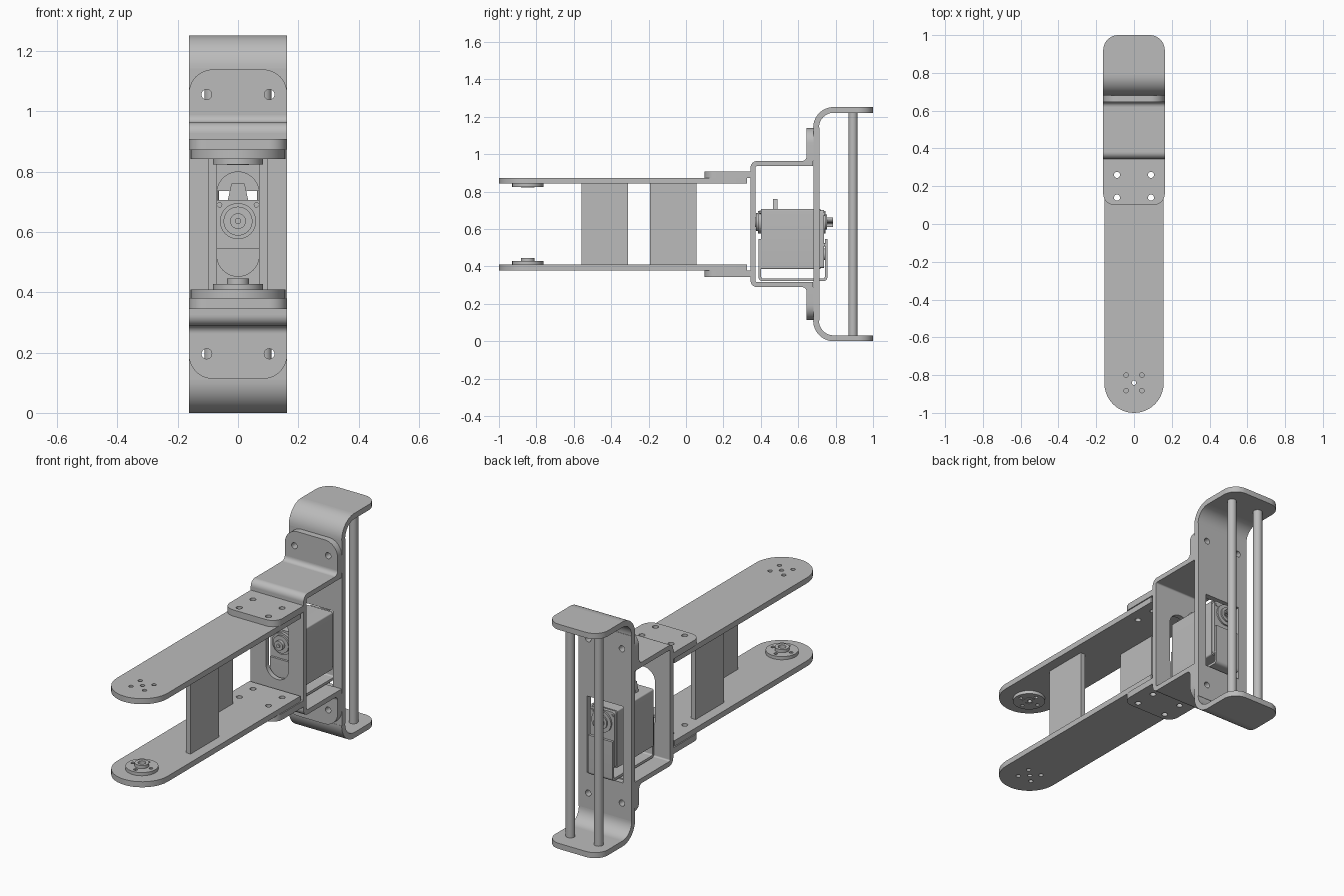
import bpy, bmesh
from math import cos, sin, radians, pi

cube = bpy.data.objects.get("Cube")
if cube:
    bpy.data.objects.remove(cube, do_unlink=True)

grey = bpy.data.materials.new("plain grey")
grey.use_nodes = True
grey.diffuse_color = (0.5, 0.5, 0.5, 1)
grey.node_tree.nodes["Principled BSDF"].inputs["Base Color"].default_value = (0.5, 0.5, 0.5, 1)

W = 0.163      # half width of the brackets
MID = 0.626    # mirror height
AXES = {"xy": lambda u, v, w: (u, v, w),
        "xz": lambda u, v, w: (u, w, v),
        "yz": lambda u, v, w: (w, u, v)}


def arc(cu, cv, r, a0, a1, n=10):
    if r == 0:
        return [(cu, cv)]
    return [(cu + r * cos(radians(a0 + (a1 - a0) * i / n)),
             cv + r * sin(radians(a0 + (a1 - a0) * i / n))) for i in range(n + 1)]


def circle(cu, cv, r, n=32):
    return arc(cu, cv, r, 0, 360 * (n - 1) / n, n - 1)


def rrect(u0, u1, v0, v1, low=0, high=0):
    """Rectangle with separate corner radii at its low-v and high-v ends."""
    return (arc(u0 + low, v0 + low, low, 180, 270) + arc(u1 - low, v0 + low, low, 270, 360)
            + arc(u1 - high, v1 - high, high, 0, 90) + arc(u0 + high, v1 - high, high, 90, 180))


def ring(cu, cv, r0, r1, a0, a1):
    return arc(cu, cv, r1, a0, a1, 14) + arc(cu, cv, r0, a1, a0, 14)


def plate(name, plane, w0, w1, outline, holes=()):
    """Extrude a flat outline with holes between w0 and w1 along the plane's normal."""
    curve = bpy.data.curves.new(name, "CURVE")
    curve.dimensions, curve.fill_mode = "2D", "BOTH"
    curve.extrude = abs(w1 - w0) / 2
    for loop in [outline, *holes]:
        spline = curve.splines.new("POLY")
        spline.points.add(len(loop) - 1)
        for p, (u, v) in zip(spline.points, loop):
            p.co = (u, v, 0, 1)
        spline.use_cyclic_u = True
    temp = bpy.data.objects.new(name, curve)
    bpy.context.collection.objects.link(temp)
    mesh = bpy.data.meshes.new_from_object(temp.evaluated_get(bpy.context.evaluated_depsgraph_get()))
    bpy.data.objects.remove(temp, do_unlink=True)
    bm = bmesh.new()
    bm.from_mesh(mesh)
    for v in bm.verts:
        v.co = AXES[plane](v.co.x, v.co.y, v.co.z + (w0 + w1) / 2)
    bmesh.ops.remove_doubles(bm, verts=bm.verts, dist=1e-5)
    bmesh.ops.recalc_face_normals(bm, faces=bm.faces)
    bm.to_mesh(mesh)
    bm.free()
    mesh.materials.clear()
    mesh.materials.append(grey)
    obj = bpy.data.objects.new(name, mesh)
    bpy.context.collection.objects.link(obj)
    return obj


def join(name, parts):
    bpy.ops.object.select_all(action="DESELECT")
    for p in parts:
        p.select_set(True)
    bpy.context.view_layer.objects.active = parts[0]
    bpy.ops.object.join()
    parts[0].name = name
    return parts[0]


bolts = [circle(x, y, 0.016, 16) for x in (-0.09, 0.09) for y in (0.14, 0.26)]
horn_bolts = [circle(x, y, 0.012, 16) for x in (-0.042, 0.042) for y in (-0.8, -0.882)]
axle = circle(0, -0.841, 0.012, 16)
inner, outer = [], []

for side, s in (("upper", 1), ("lower", -1)):
    def z(h):
        return MID + s * (h - MID)

    # Long arm plate with a round tip, and its servo horn
    plate(side + "_arm", "xy", z(0.842), z(0.873), rrect(-0.157, 0.157, -1, 0.325, 0.157, 0),
          bolts + horn_bolts + [axle])
    horn_holes = [circle(0.056 * cos(a * pi / 2), -0.846 + 0.056 * sin(a * pi / 2), 0.01, 12)
                  for a in range(4)]
    hub = 0.822 if s > 0 else 0.806
    join(side + "_horn", [
        plate("disc", "xy", z(0.824), z(0.842), circle(0, -0.846, 0.083, 40), horn_holes + [axle]),
        plate("hub", "xy", z(hub), z(0.824), circle(0, -0.846, 0.037),
              [circle(0, -0.846, 0.02, 20)])])

    # Inner bracket: arm flange, shelf, bend and mounting flange
    bend = ring(0.38, z(0.928), 0.008, 0.035, 90 * s, 180 * s)
    fillet = [(0.645, z(0.955))] + arc(0.62, z(0.988), 0.025, -90 * s, 0)
    tab = rrect(-W, W, 0.963, 1.139, 0, 0.08)
    inner += [
        plate("arm_flange", "xy", z(0.873), z(0.908), rrect(-W, W, 0.1, 0.367, 0.06, 0), bolts),
        plate("shelf", "xy", z(0.936), z(0.963), rrect(-W, W, 0.38, 0.68)),
        plate("bend", "yz", -W, W, bend),
        plate("fillet", "yz", -W, W, fillet),
        plate("tab", "xz", 0.645, 0.681, [(u, z(v)) for u, v in tab],
              [circle(x, z(1.056), 0.017, 20) for x in (-0.104, 0.104)])]

    # Outer bracket: end flange and large bend
    outer += [
        plate("end_flange", "xy", z(1.221), z(1.252), rrect(-W, W, 0.79, 1, 0, 0.08)),
        plate("end_bend", "yz", -W, W, ring(0.79, z(1.142), 0.079, 0.11, 90 * s, 180 * s))]

# Slotted front wall of the inner bracket
inner.append(plate("wall", "xz", 0.345, 0.372, rrect(-W, W, 2 * MID - 0.928, 0.928),
                   [rrect(-0.07, 0.07, 0.453, 0.799, 0.0699, 0.0699)]))
join("inner_bracket", inner)

# Windowed wall of the outer bracket
outer.append(plate("wall", "xz", 0.681, 0.713, rrect(-W, W, 2 * MID - 1.142, 1.142),
                   [rrect(-0.11, 0.11, 0.31, 0.736)]
                   + [circle(x, h, 0.017, 20) for x in (-0.104, 0.104) for h in (0.196, 1.056)]))
join("outer_bracket", outer)

# Staggered spacers between the arms
for name, x, y in (("front_spacer", 0.07, -0.56), ("rear_spacer", -0.1, -0.193)):
    plate(name, "yz", x, x + 0.03, rrect(y, y + 0.25, 0.41, 0.842))

# Tie rods between the end flanges
for name, x in (("right_tie_rod", -0.087), ("left_tie_rod", 0.087)):
    plate(name, "xy", 0.031, 1.221, circle(x, 0.893, 0.024))

# Servo body with collars, output spline, cable stub and screws
servo = [plate("body", "xz", 0.4, 0.72, rrect(-0.08, 0.08, 0.385, 0.706, 0.008, 0.008)),
         plate("cover", "xz", 0.72, 0.738, rrect(-0.075, 0.075, 0.39, 0.701, 0.015, 0.015)),
         plate("cable", "xz", 0.465, 0.49, [(-0.035, 0.7), (0.035, 0.7), (0.022, 0.76), (-0.022, 0.76)])]
for w0, w1, r in ((0.385, 0.4, 0.06), (0.375, 0.385, 0.048), (0.356, 0.375, 0.026),
                  (0.35, 0.356, 0.01), (0.738, 0.747, 0.06), (0.747, 0.755, 0.04)):
    servo.append(plate("collar", "xz", w0, w1, circle(0, 0.636, r)))
teeth = [(r * cos(i * pi / 20), 0.636 + r * sin(i * pi / 20))
         for i, r in enumerate([0.026, 0.021] * 20)]
servo.append(plate("spline", "xz", 0.755, 0.786, teeth))
for x in (-0.061, 0.061):
    for h in (0.525, 0.69):
        servo.append(plate("screw", "xz", 0.394, 0.4, circle(x, h, 0.009, 12)))
        servo.append(plate("screw", "xz", 0.738, 0.743, circle(x, h - 0.01, 0.009, 12)))
servo.append(plate("boss", "xz", 0.738, 0.744, circle(0, 0.465, 0.03)))
join("servo", servo)

# Bent strap cradling the servo from below
strap = (rrect(0.388, 0.756, 0.322, 0.545, 0.02, 0)[:-1]
         + [(0.742, 0.545)] + rrect(0.402, 0.742, 0.336, 0.545, 0.008, 0)[21:10:-1]
         + rrect(0.402, 0.742, 0.336, 0.545, 0.008, 0)[10::-1]
         + [(0.402, 0.545), (0.388, 0.545)])
plate("servo_strap", "yz", -0.075, 0.075, strap)

# Smooth round surfaces, keep edges crisp
bpy.ops.object.select_all(action="DESELECT")
for obj in bpy.context.scene.objects:
    if obj.type == "MESH":
        obj.select_set(True)
        bpy.context.view_layer.objects.active = obj
bpy.ops.object.shade_smooth_by_angle(angle=radians(30))
